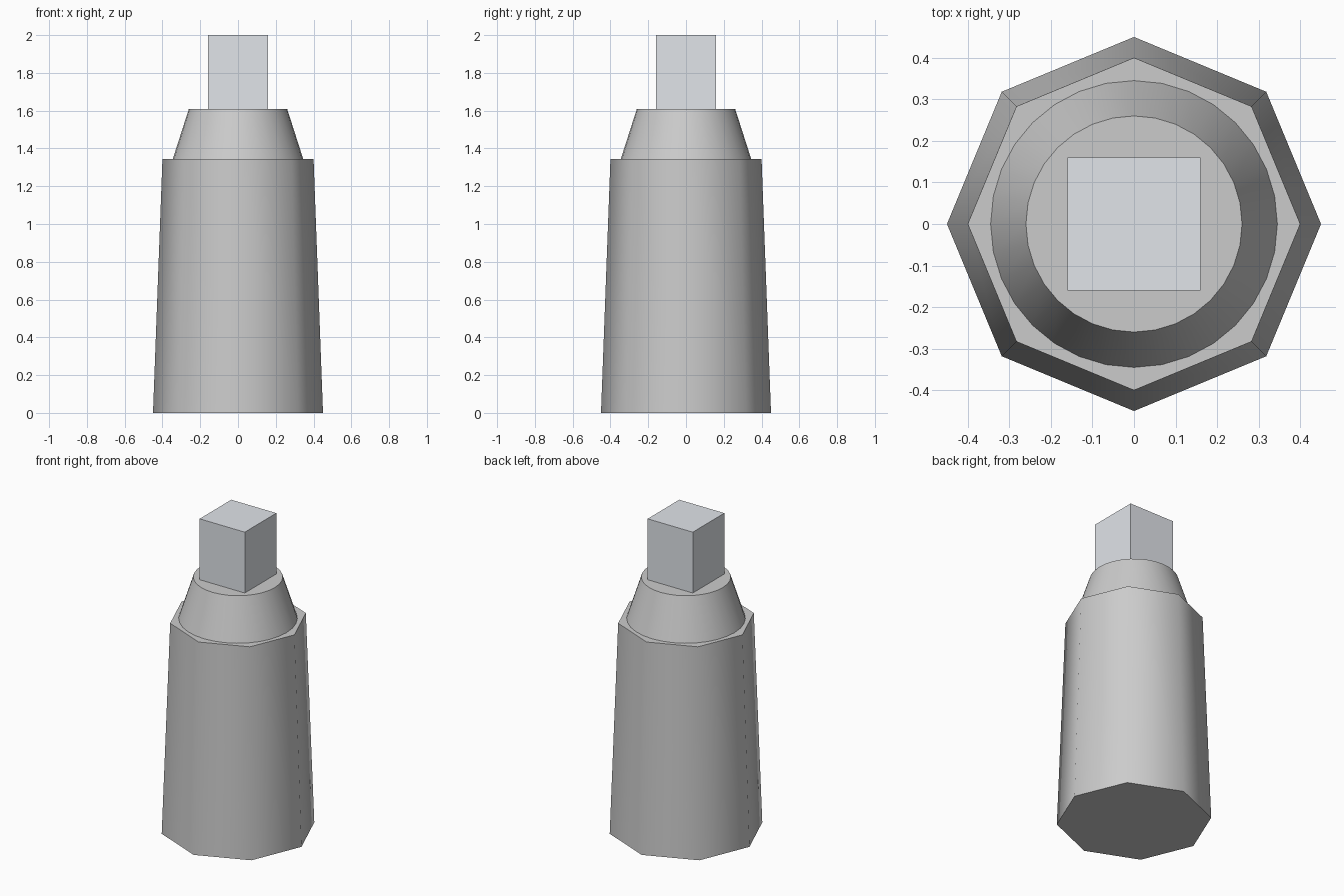
import bpy
from math import radians

if "Cube" in bpy.data.objects:
    bpy.data.objects.remove(bpy.data.objects["Cube"])


def frustum(name, sides, r_bottom, r_top, z0, z1, angle):
    """Tapered prism from z0 to z1 with a vertex on the axes."""
    bpy.ops.mesh.primitive_cone_add(vertices=sides, radius1=r_bottom, radius2=r_top,
                                    depth=z1 - z0, location=(0, 0, (z0 + z1) / 2))
    ob = bpy.context.object
    ob.name = name
    bpy.ops.object.shade_smooth_by_angle(angle=radians(angle))
    return ob


# Eight-sided tapered body, soft across its sides, crisp at the caps
frustum("body", 8, 0.45, 0.40, 0.0, 1.345, 60)

# Round tapered collar
frustum("collar", 32, 0.345, 0.26, 1.345, 1.61, 30)

# Square drive on top
bpy.ops.mesh.primitive_cube_add(size=1, location=(0, 0, 1.805))
drive = bpy.context.object
drive.name = "square_drive"
drive.scale = (0.32, 0.32, 0.39)
bpy.ops.object.transform_apply(location=False, rotation=False, scale=True)

# Pale steel colour for the drive
steel = bpy.data.materials.new("pale_steel")
steel.diffuse_color = (0.75, 0.78, 0.82, 1)
steel.use_nodes = True
steel.node_tree.nodes["Principled BSDF"].inputs["Base Color"].default_value = steel.diffuse_color
drive.data.materials.append(steel)
